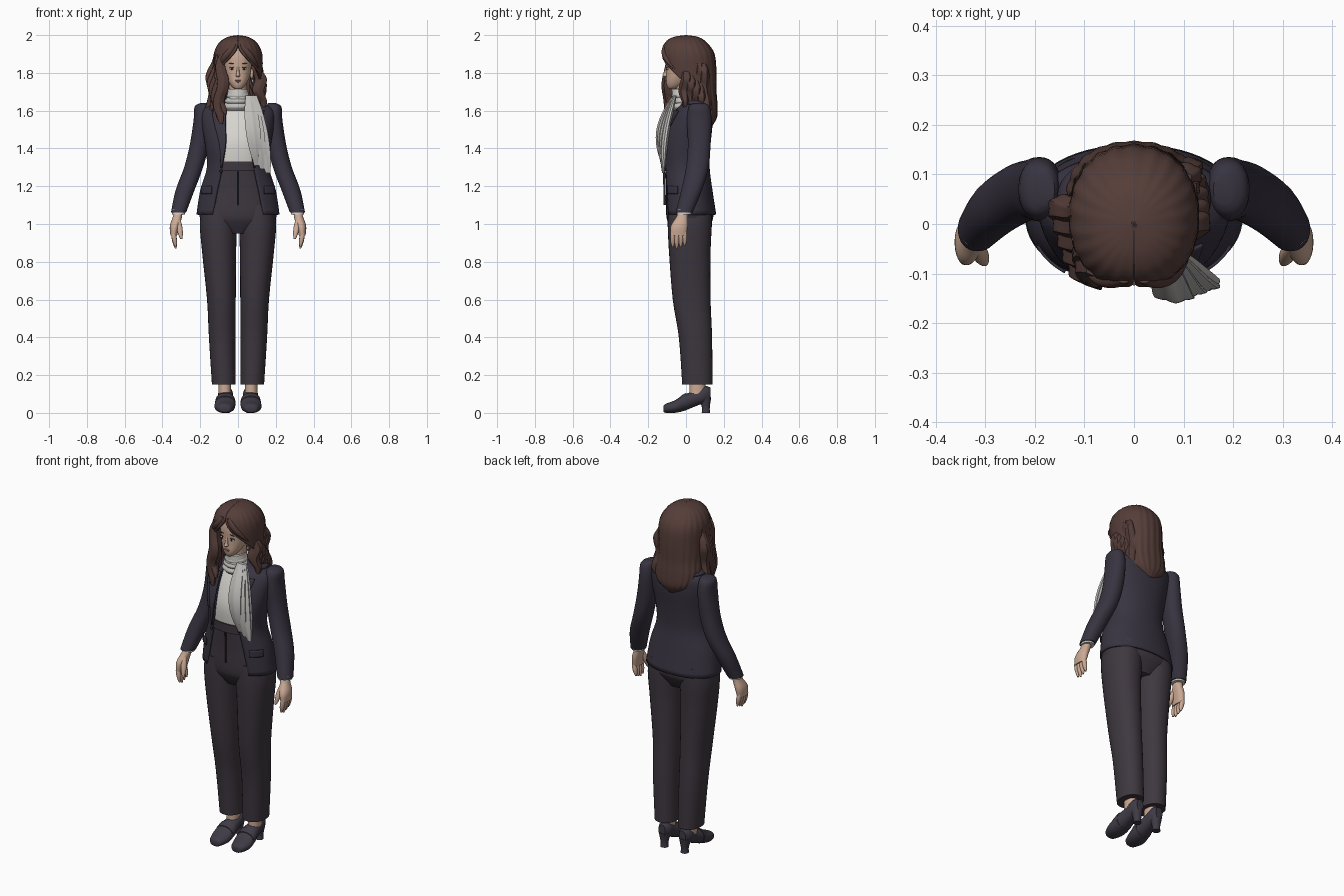
import bpy, bmesh, math
from mathutils import Vector

if "Cube" in bpy.data.objects:
    bpy.data.objects.remove(bpy.data.objects["Cube"], do_unlink=True)


def material(name, *rgb):
    mat = bpy.data.materials.new(name)
    mat.use_nodes = True
    mat.diffuse_color = (*rgb, 1)
    mat.node_tree.nodes["Principled BSDF"].inputs["Base Color"].default_value = (*rgb, 1)
    return mat


SUIT = material("jacket navy", .04, .034, .052)
PANTS = material("trouser plum", .048, .038, .05)
SHOE = material("shoe leather", .05, .043, .06)
HAIR = material("brown hair", .09, .047, .04)
SKIN = material("skin", .6, .4, .3)
KNIT = material("white knit", .68, .66, .62)
SCARF = material("grey scarf", .52, .51, .49)
LIPS = material("lips", .45, .2, .17)
EYE = material("eye white", .7, .68, .66)
DARK = material("dark brown", .03, .02, .02)


def smooth_rings(rings, steps):
    """Insert Catmull-Rom interpolated rings between the given ones."""
    result = []
    last = len(rings) - 1
    for i in range(last):
        before, here, there, after = (rings[max(0, min(last, i + k))] for k in (-1, 0, 1, 2))
        for step in range(steps):
            t = step / steps
            result.append([q + t / 2 * (r - p + t * (2*p - 5*q + 4*r - w + t * (3*q - p - 3*r + w)))
                           for p, q, r, w in zip(before, here, there, after)])
    return result + [list(rings[-1])]


def squared(value):
    """Make an ellipse slightly boxy."""
    return math.copysign(abs(value) ** .92, value)


def loft(name, rings, mat, side=1, lengthwise=False, ripple=0, waves=6, thick=0, count=32):
    """Skin rings (x, y, z, width radius, depth radius[, start, end]); angles run from the front."""
    bm = bmesh.new()
    depth_axis = Vector((0, 0, 1)) if lengthwise else Vector((0, 1, 0))
    is_open = len(rings[0]) > 5
    columns = count + is_open
    rows = []
    for x, y, z, width, depth, *span in smooth_rings(rings, 4):
        start, end = span or (0, math.tau)
        row = []
        for j in range(columns):
            angle = start + (end - start) * j / count
            scale = 1 + ripple * math.cos(waves * angle)
            point = Vector((x + max(width, 0) * scale * squared(math.sin(angle)), y, z))
            point -= depth_axis * max(depth, 0) * scale * squared(math.cos(angle))
            point.x *= side
            row.append(bm.verts.new(point))
        rows.append(row)
    for low, high in zip(rows, rows[1:]):
        for j in range(count):
            k = (j + 1) % columns
            bm.faces.new((low[j], low[k], high[k], high[j]))
    if is_open:
        if (rings[-1][2] < rings[0][2]) != (side < 0):
            bmesh.ops.reverse_faces(bm, faces=bm.faces[:])
    else:
        bm.faces.new(rows[0])
        bm.faces.new(rows[-1])
        bmesh.ops.recalc_face_normals(bm, faces=bm.faces[:])
    mesh = bpy.data.meshes.new(name)
    bm.to_mesh(mesh)
    bm.free()
    mesh.materials.append(mat)
    obj = bpy.data.objects.new(name, mesh)
    bpy.context.collection.objects.link(obj)
    if thick:
        obj.modifiers.new("cloth thickness", "SOLIDIFY").thickness = thick


def strand(name, top, bottom, radius, mat, side=1, flat=1, sway=0, bulge=0, phase=0, ripple=0):
    """A spindle between two points, optionally wavy, flattened or bulging forward."""
    rings = []
    for i in range(9):
        t = i / 8
        x, y, z = Vector(top).lerp(Vector(bottom), t)
        wave = sway * math.sin(t * 11 + phase)
        width = radius * math.sin(math.pi * (.12 + .82 * t)) ** .7
        y += wave / 2 - bulge * math.sin(math.pi * t)
        rings.append((x + wave, y, z, width, width * flat))
    loft(name, rings, mat, side, ripple=ripple, count=24)


def blob(name, center, size, mat, side=1, tilt=0):
    x, y, z = center
    bpy.ops.mesh.primitive_uv_sphere_add(segments=16, ring_count=10, radius=1,
                                         location=(x * side, y, z), rotation=(0, tilt * side, 0))
    obj = bpy.context.object
    obj.name = name
    obj.scale = size
    obj.data.materials.append(mat)


def grown(rings, amount):
    return [(x, y, z, width + amount, depth + amount) for x, y, z, width, depth in rings]


def front_edge(z, width):
    """Angle of the jacket's front edge, which swings outward towards the hem."""
    return math.asin(min(.95, max(.06, .06 + (1.4 - z) * .2) / width))


def opened(rings, rule):
    """Open rings at the front by the angle that the rule gives."""
    gaps = [rule(z, width) for x, y, z, width, depth in rings]
    return [(*ring, gap, math.tau - gap) for ring, gap in zip(rings, gaps)]


# Jacket, and the knit top and trouser seat that follow its shape inside
jacket = [(0, .02, 1.05, .22, .14), (0, .01, 1.18, .2, .13), (0, 0, 1.3, .165, .125),
          (0, 0, 1.42, .175, .13), (0, .02, 1.52, .19, .12), (0, .04, 1.6, .19, .1),
          (0, .05, 1.64, .14, .08), (0, .04, 1.68, .08, .06)]
loft("jacket_body", opened(jacket, front_edge), SUIT, thick=.01, count=48)
loft("jacket_collar", opened(grown(jacket[-2:], .015), lambda z, width: 1), SUIT, thick=.01)
loft("knit_top", grown(jacket[2:], -.012), KNIT)
loft("trouser_seat", [(0, .02, .95, .08, .08), (0, .02, 1, .17, .11)] + grown(jacket[:3], -.015), PANTS)
loft("waistband", [(0, 0, z, .155, .122) for z in (1.28, 1.33)], PANTS)
loft("fly_seam", [(0, -.112, 1.1, .003, .006), (0, -.116, 1.28, .003, .006)], DARK, count=8)
blob("jacket_button", (-.09, -.12, 1.28), (.008, .006, .008), DARK)

for side, word in ((1, "left"), (-1, "right")):
    # Lapel and pocket flap lie on the jacket surface
    lapel = []
    for ring in grown(jacket[2:6], .01):
        edge = front_edge(ring[2], ring[3])
        lapel.append((*ring, edge, edge + .05 + (ring[2] - 1.3) * 1.3))
    loft(word + "_lapel", lapel, SUIT, side, thick=.006, count=8)
    loft(word + "_pocket_flap", [(0, .01, z, .21, .14, .7, 1.2) for z in (1.16, 1.2)], SUIT, side,
         thick=.006, count=10)

    # Sleeve, cuff, palm and fingers
    loft(word + "_sleeve", [(.18, .07, 1.64, .02, .03), (.19, .07, 1.62, .04, .055),
                            (.19, .07, 1.55, .045, .065), (.205, .07, 1.42, .05, .06),
                            (.235, .06, 1.3, .05, .06), (.28, .03, 1.18, .05, .055),
                            (.315, -.01, 1.06, .04, .045)], SUIT, side)
    loft(word + "_cuff", [(.315, -.01, z, .035, .038) for z in (1.05, 1.08)], KNIT, side)
    loft(word + "_palm", [(.315, -.01, 1.08, .02, .025), (.32, -.02, 1.04, .024, .03),
                          (.335, -.035, .99, .026, .045), (.34, -.04, .94, .018, .042)], SKIN, side)
    for i in range(4):
        y = -.07 + i * .021
        strand(f"{word}_finger_{i}", (.345, y, .97), (.33, y, .87 + .008 * abs(i - 1)), .013, SKIN, side)
    strand(word + "_thumb", (.32, -.04, 1.04), (.3, -.08, .92), .016, SKIN, side)

    # Trouser leg, ankle and heeled shoe
    loft(word + "_trouser_leg", [(.075, .06, .15, .063, .08), (.084, .05, .4, .07, .088),
                                 (.088, .03, .6, .076, .1), (.1, .02, .85, .09, .11),
                                 (.104, .02, 1, .098, .117), (.1, .02, 1.1, .09, .115)], PANTS, side)
    loft(word + "_ankle", [(.07, .06, z, .033, .042) for z in (.08, .2)], SKIN, side)
    shoe = [(.07, -.12, .02, .015, .012), (.07, -.11, .024, .036, .023), (.07, -.06, .033, .054, .033),
            (.067, -.01, .054, .052, .043), (.066, .05, .077, .042, .042), (.066, .1, .098, .038, .044),
            (.066, .13, .1, .022, .034)]
    loft(word + "_shoe", shoe, SHOE, side, lengthwise=True)
    loft(word + "_shoe_strap", [(.068, -.03, .047, .055, .042), (.067, 0, .06, .053, .046)], SHOE, side,
         lengthwise=True)
    loft(word + "_heel", [(.066, .105, 0, .022, .022), (.066, .105, .03, .021, .021),
                          (.066, .1, .085, .034, .034)], SHOE, side)

    # Eye, brow, ear and earring
    blob(word + "_eye", (.031, -.098, 1.822), (.014, .006, .006), EYE, side)
    blob(word + "_iris", (.031, -.103, 1.822), (.006, .003, .006), DARK, side)
    blob(word + "_lash", (.032, -.1, 1.83), (.016, .005, .002), DARK, side, .1)
    blob(word + "_brow", (.032, -.102, 1.85), (.018, .004, .003), HAIR, side, .1)
    blob(word + "_ear", (.073, -.015, 1.795), (.01, .017, .028), SKIN, side)
    blob(word + "_earring", (.078, -.02, 1.757), (.006, .006, .008), EYE, side)

# Head and face
loft("neck", [(0, .01, 1.6, .05, .05), (0, -.01, 1.78, .045, .05)], SKIN)
loft("head", [(0, -.075, 1.714, .012, .014), (0, -.064, 1.725, .03, .034), (0, -.05, 1.75, .048, .055),
              (0, -.035, 1.785, .063, .07), (0, -.028, 1.825, .07, .078), (0, -.02, 1.88, .075, .088),
              (0, -.01, 1.93, .066, .085), (0, 0, 1.96, .035, .045)], SKIN)
loft("nose", [(0, -.105, 1.778, .006, .006), (0, -.11, 1.786, .012, .014), (0, -.107, 1.8, .008, .011),
              (0, -.1, 1.835, .006, .007)], SKIN, count=12)
blob("upper_lip", (0, -.104, 1.76), (.017, .006, .003), LIPS)
blob("lower_lip", (0, -.103, 1.754), (.014, .006, .004), LIPS)

# Hair shell, parted around the face and falling over the back
hair = [(0, 0, 2, 0, 0), (0, 0, 1.99, .055, .065), (0, 0, 1.96, .1, .11), (0, .01, 1.9, .128, .14),
        (0, .02, 1.8, .13, .14), (0, .04, 1.71, .13, .12), (0, .06, 1.64, .135, .105),
        (0, .09, 1.57, .11, .075), (0, .11, 1.52, .03, .03)]
loft("hair_shell", opened(hair, lambda z, width: min(1.5, max(0, (1.92 - z) * 8))), HAIR,
     thick=.012, ripple=.012, waves=22, count=96)

# Wavy locks: in front of the right shoulder, behind the left one
for i in range(5):
    strand(f"right_lock_{i}", (.08 + .01 * i, -.09 + .03 * i, 1.9),
           (.1 + .012 * i, -.1 + .03 * i, 1.53 + .01 * i), .033, HAIR, -1, .85, .011, phase=i, ripple=.07)
    strand(f"left_lock_{i}", (.1, .09 - .022 * i, 1.85), (.1 + .007 * i, .11 - .03 * i, 1.54 + .02 * i),
           .034, HAIR, 1, .85, .011, phase=i, ripple=.07)
strand("inner_lock", (.1, -.06, 1.82), (.075, -.105, 1.58), .026, HAIR, -1, sway=.01, ripple=.07)
for side, word in ((1, "left"), (-1, "right")):
    strand(word + "_fringe", (.02, -.11, 1.95), (.105, -.06, 1.82), .024, HAIR, side, .8, bulge=.02)

# High neck, wrapped scarf and its hanging ends
loft("high_neck", [(0, 0, 1.62, .066, .07), (0, -.02, 1.715, .052, .056)], KNIT)
for i in range(3):
    z = 1.62 + i * .029
    y = -.007 * i
    radius = .082 - i * .01
    loft(f"scarf_wrap_{i}", [(0, y, z + rise, radius - inset, radius - inset)
                             for rise, inset in ((-.018, .013), (0, 0), (.02, .012))], SCARF, ripple=.02)
for i in range(3):
    strand(f"scarf_end_{i}", (.06 + .01 * i, -.06, 1.68), (.1 + .03 * i, -.12, 1.31 - .02 * i), .04, SCARF,
           flat=.5, bulge=.045 - .012 * i, phase=i, ripple=.12)

# Smooth shading with sharp creases kept
for obj in bpy.context.scene.objects:
    obj.select_set(obj.type == "MESH")
    if obj.type == "MESH":
        bpy.context.view_layer.objects.active = obj
bpy.ops.object.shade_smooth_by_angle(angle=math.radians(45))
